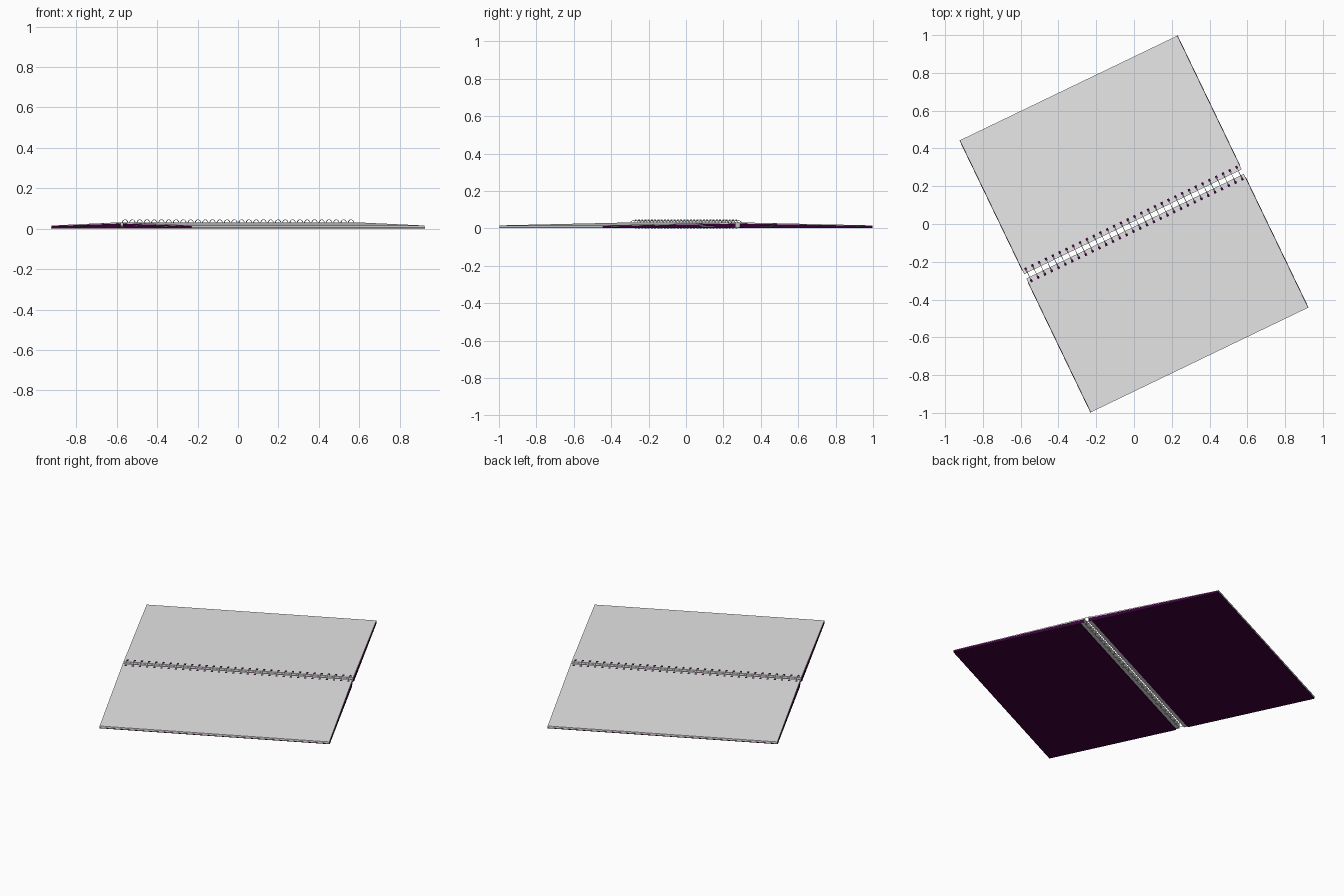
import bpy, bmesh, math
from mathutils import Matrix

old = bpy.data.objects.get("Cube")
if old:
    bpy.data.objects.remove(old, do_unlink=True)

HALF_LEN = 0.639       # half the length of the spine
INNER, OUTER = 0.013, 0.799
TURN = Matrix.Rotation(math.radians(25.7), 4, 'Z')


def material(name, rgb):
    m = bpy.data.materials.new(name)
    m.use_nodes = True
    m.diffuse_color = (*rgb, 1)
    m.node_tree.nodes["Principled BSDF"].inputs["Base Color"].default_value = (*rgb, 1)
    return m


paper = material("paper grey", (0.8, 0.8, 0.8))
plum = material("dark plum", (0.051, 0.0, 0.048))
wire = material("wire grey", (0.74, 0.78, 0.73))


def add_object(name, bm, mats):
    bmesh.ops.recalc_face_normals(bm, faces=bm.faces)
    mesh = bpy.data.meshes.new(name)
    bm.to_mesh(mesh)
    bm.free()
    for m in mats:
        mesh.materials.append(m)
    ob = bpy.data.objects.new(name, mesh)
    bpy.context.collection.objects.link(ob)
    ob.matrix_world = TURN
    return ob


def slab(name, side, half, profile, mats):
    """Extrude a (v, z) cross-section along the spine; a second material colours the ends."""
    bm = bmesh.new()
    verts = [bm.verts.new((-half, side * v, z)) for v, z in profile]
    face = bm.faces.new(verts)
    out = bmesh.ops.extrude_face_region(bm, geom=[face])
    moved = [g for g in out["geom"] if isinstance(g, bmesh.types.BMVert)]
    bmesh.ops.translate(bm, verts=moved, vec=(2 * half, 0, 0))
    bm.normal_update()
    for f in bm.faces:
        f.material_index = (len(mats) - 1) * int(abs(f.normal.x) > 0.9)
    return add_object(name, bm, mats)


# Covers and fanned page stacks, one on each side of the spine
SHEETS = 4
BASE, TOP_OUT, TOP_IN = 0.006, 0.016, 0.032
RINGS = 32
ring_places = [-0.62 + 1.24 * r / (RINGS - 1) for r in range(RINGS)]
HOLE_V = 0.035


def height(top, k):
    return BASE + (top - BASE) * k / SHEETS


for label, side in (("front", -1), ("back", 1)):
    slab(label + "_cover", side, HALF_LEN + 0.002,
         [(HOLE_V, 0.002), (OUTER, 0.002), (OUTER, BASE), (HOLE_V, BASE)], [plum])
    for i in range(SHEETS):
        last = i == SHEETS - 1
        k1 = i + (1 if last else 0.93)
        slab(f"{label}_pages_{i + 1}", side, HALF_LEN,
             [(INNER, height(TOP_IN, i)), (OUTER, height(TOP_OUT, i)),
              (OUTER, height(TOP_OUT, k1)), (INNER, height(TOP_IN, k1))],
             [paper] if last else [paper, plum])

    # Punched holes, shown as thin dark plates on the top page
    bm = bmesh.new()
    for u in ring_places:
        place = Matrix.Translation((u, side * HOLE_V, TOP_IN - 0.0004))
        bmesh.ops.create_cube(bm, size=1,
                              matrix=place @ Matrix.Diagonal((0.012, 0.014, 0.001, 1)))
    add_object(label + "_holes", bm, [plum])

# Wire rings along the spine
SEG, TUBE, WIRE_R = 20, 6, 0.0018
bm = bmesh.new()
for u in ring_places:
    loops = []
    for s in range(SEG):
        a = math.tau * s / SEG
        loop = []
        for t in range(TUBE):
            b = math.tau * t / TUBE
            off = WIRE_R * math.cos(b)
            loop.append(bm.verts.new((u + WIRE_R * math.sin(b),
                                      (0.034 + off) * math.cos(a),
                                      0.0235 + (0.0215 + off) * math.sin(a))))
        loops.append(loop)
    for s in range(SEG):
        p, q = loops[s], loops[(s + 1) % SEG]
        for t in range(TUBE):
            n = (t + 1) % TUBE
            bm.faces.new((p[t], p[n], q[n], q[t])).smooth = True
add_object("binding_rings", bm, [wire])
